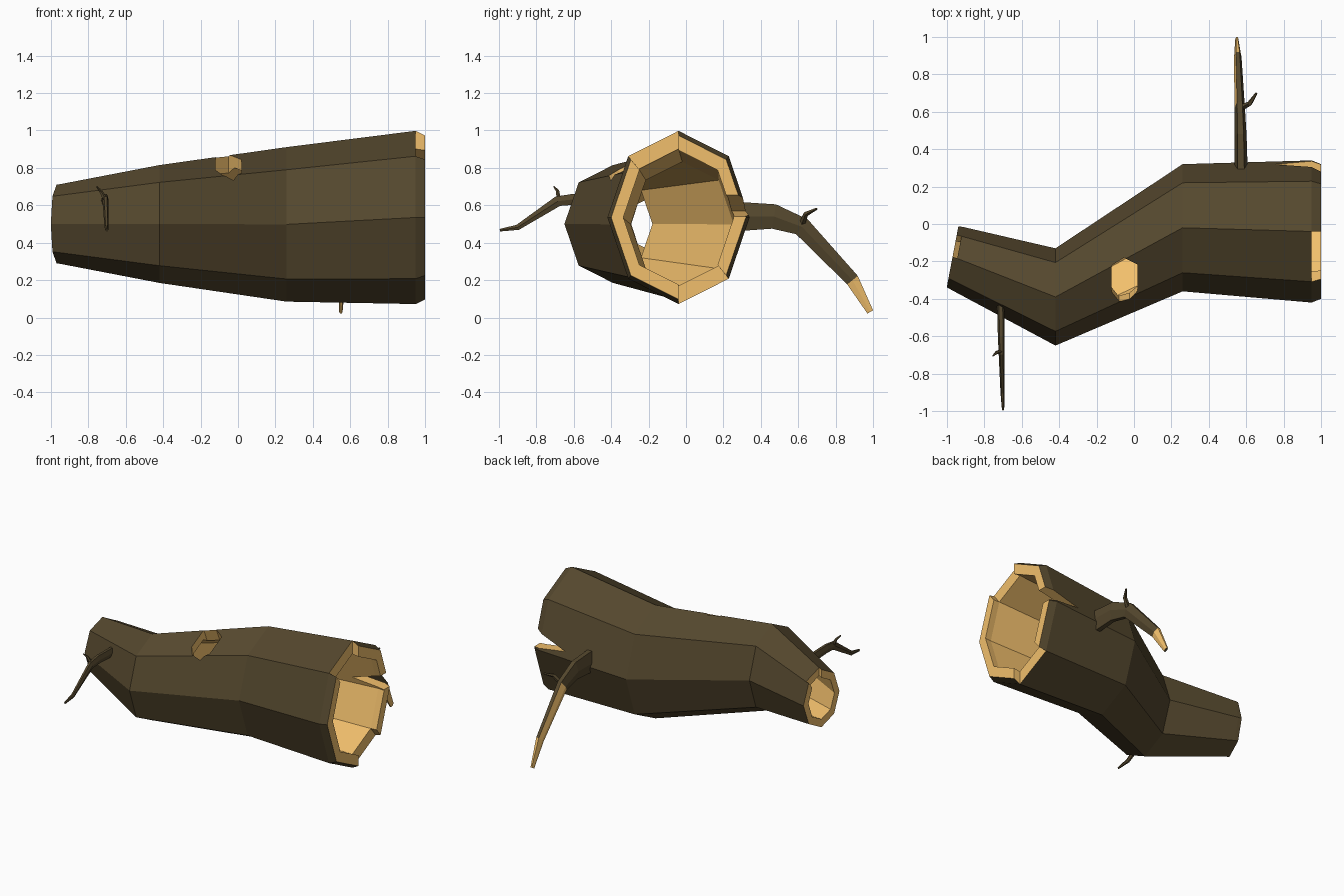
import bpy, bmesh, math
from mathutils import Vector

if "Cube" in bpy.data.objects:
    bpy.data.objects.remove(bpy.data.objects["Cube"])


def material(name, rgb):
    m = bpy.data.materials.new(name)
    m.diffuse_color = (*rgb, 1)
    m.use_nodes = True
    m.node_tree.nodes["Principled BSDF"].inputs["Base Color"].default_value = m.diffuse_color
    return m


BARK = material("bark", (0.09, 0.064, 0.027))
WOOD = material("inner_wood", (0.88, 0.52, 0.15))


def make_object(name, bm):
    bmesh.ops.recalc_face_normals(bm, faces=bm.faces)
    me = bpy.data.meshes.new(name)
    bm.to_mesh(me)
    bm.free()
    me.materials.append(BARK)
    me.materials.append(WOOD)
    ob = bpy.data.objects.new(name, me)
    bpy.context.collection.objects.link(ob)
    return ob


# Hollow log: stations of x, centre y, centre z, radius y, radius z, inner scale, end skew
STATIONS = [
    (-0.97, -0.175, 0.50, 0.163, 0.21, 0.72, 0.19),
    (-0.945, -0.184, 0.50, 0.168, 0.214, 0.73, 0.19),
    (-0.42, -0.39, 0.50, 0.26, 0.315, 0.81, 0),
    (0.26, -0.02, 0.498, 0.34, 0.413, 0.81, 0),
    (0.95, -0.04, 0.535, 0.38, 0.463, 0.79, 0),
    (1.0, -0.04, 0.535, 0.36, 0.438, 0.82, 0),
]
N = 8
# Broken-away pieces of the rims (station span, side)
MISSING = {(4, 2), (4, 6), (0, 1)}


def build_log():
    bm = bmesh.new()
    outer, inner = [], []
    for x, yc, zc, ry, rz, s, skew in STATIONS:
        for store, f in ((outer, 1), (inner, s)):
            ring = []
            for k in range(N):
                a = 2 * math.pi * k / N
                dy = f * ry * math.cos(a)
                ring.append(bm.verts.new((x + skew * dy, yc + dy, zc + f * rz * math.sin(a))))
            store.append(ring)

    def solid(i, k):
        return 0 <= i < len(STATIONS) - 1 and (i, k % N) not in MISSING

    def face(verts, mat):
        bm.faces.new(verts).material_index = mat

    for i in range(len(STATIONS) - 1):
        for k in range(N):
            if not solid(i, k):
                continue
            n = (k + 1) % N
            for rings, mat in ((outer, 0), (inner, 1)):
                face((rings[i][k], rings[i][n], rings[i + 1][n], rings[i + 1][k]), mat)
            for j, other in ((i, i - 1), (i + 1, i + 1)):
                if not solid(other, k):
                    face((outer[j][k], outer[j][n], inner[j][n], inner[j][k]), 1)
            for e, other in ((k, k - 1), (n, k + 1)):
                if not solid(i, other):
                    face((outer[i][e], outer[i + 1][e], inner[i + 1][e], inner[i][e]), 1)
    bmesh.ops.delete(bm, geom=[v for v in bm.verts if not v.link_faces], context='VERTS')
    return make_object("hollow_log", bm)


def prism(name, points, offset):
    """Extruded polygon used as a cutter; its walls become inner wood."""
    bm = bmesh.new()
    a = [bm.verts.new(p) for p in points]
    b = [bm.verts.new(Vector(p) + Vector(offset)) for p in points]
    bm.faces.new(a)
    bm.faces.new(b)
    for i in range(len(a)):
        j = (i + 1) % len(a)
        bm.faces.new((a[i], a[j], b[j], b[i]))
    for f in bm.faces:
        f.material_index = 1
    ob = make_object(name, bm)
    ob.hide_render = True
    return ob


def tube(name, path, sides, wood=lambda span, normal: False):
    """Tapered branch through (x, y, z, half width, half height) points."""
    bm = bmesh.new()
    pts = [Vector(p[:3]) for p in path]
    rings = []
    for i, p in enumerate(path):
        t = (pts[min(i + 1, len(pts) - 1)] - pts[max(i - 1, 0)]).normalized()
        side = Vector((1, 0, 0))
        side = (side - t * side.dot(t)).normalized()
        up = side.cross(t)
        rings.append([bm.verts.new(pts[i] + side * p[3] * math.cos(2 * math.pi * k / sides)
                                   + up * p[4] * math.sin(2 * math.pi * k / sides))
                      for k in range(sides)])
    spans = {}
    for i in range(len(rings) - 1):
        for k in range(sides):
            n = (k + 1) % sides
            spans[bm.faces.new((rings[i][k], rings[i][n], rings[i + 1][n], rings[i + 1][k]))] = i
    bm.faces.new(rings[0])
    bm.faces.new(rings[-1])
    bmesh.ops.recalc_face_normals(bm, faces=bm.faces)
    for f, i in spans.items():
        f.normal_update()
        f.material_index = int(wood(i, f.normal))
    return make_object(name, bm)


log = build_log()

# Knot hole through the upper front, and split in the back of the wide end
axis = Vector((0, -0.40, 0.92)).normalized()
along = Vector((0, axis.z, -axis.y))
centre = Vector((-0.05, -0.295, 0.81)) - axis * 0.2
hexagon = [(0, 0.128), (0.07, 0.085), (0.07, -0.07), (0.025, -0.128), (-0.03, -0.128), (-0.07, -0.07), (-0.07, 0.085)]
knot = prism("knot_hole_cutter",
             [centre + Vector((u, 0, 0)) + along * v for u, v in hexagon], axis * 0.5)
split = prism("split_cutter", [(1.1, 0.15, 0.53), (1.1, 0.15, 0.69), (0.75, 0.15, 0.57)], (0, 0.4, 0))
for cutter in (knot, split):
    mod = log.modifiers.new(cutter.name, 'BOOLEAN')
    mod.operation = 'DIFFERENCE'
    mod.solver = 'EXACT'
    mod.object = cutter
bpy.context.view_layer.update()
cut = bpy.data.meshes.new_from_object(log.evaluated_get(bpy.context.evaluated_depsgraph_get()))
log.modifiers.clear()
log.data = cut
for cutter in (knot, split):
    bpy.data.objects.remove(cutter)

# Large drooping back branch with a stripped tip, and its twig
tube("back_branch", [(0.572, 0.28, 0.54, 0.036, 0.09), (0.57, 0.47, 0.54, 0.032, 0.076),
                     (0.565, 0.62, 0.485, 0.028, 0.058), (0.555, 0.89, 0.20, 0.02, 0.042),
                     (0.55, 0.985, 0.03, 0.009, 0.02)], 6,
     lambda i, n: (i == 3 and n.z < 0.45) or (i == 2 and n.x < -0.5 and n.z < 0.2))
tube("back_twig", [(0.57, 0.62, 0.50, 0.018, 0.018), (0.618, 0.643, 0.555, 0.014, 0.014),
                   (0.655, 0.70, 0.582, 0.006, 0.006)], 5)

# Small front branch and its twig
tube("front_branch", [(-0.712, -0.42, 0.625, 0.02, 0.036), (-0.71, -0.60, 0.632, 0.018, 0.034),
                      (-0.708, -0.685, 0.622, 0.016, 0.032), (-0.703, -0.90, 0.482, 0.011, 0.017),
                      (-0.70, -0.995, 0.467, 0.006, 0.008)], 6)
tube("front_twig", [(-0.71, -0.68, 0.63, 0.013, 0.013), (-0.733, -0.686, 0.675, 0.009, 0.009),
                    (-0.755, -0.706, 0.70, 0.004, 0.004)], 5)
